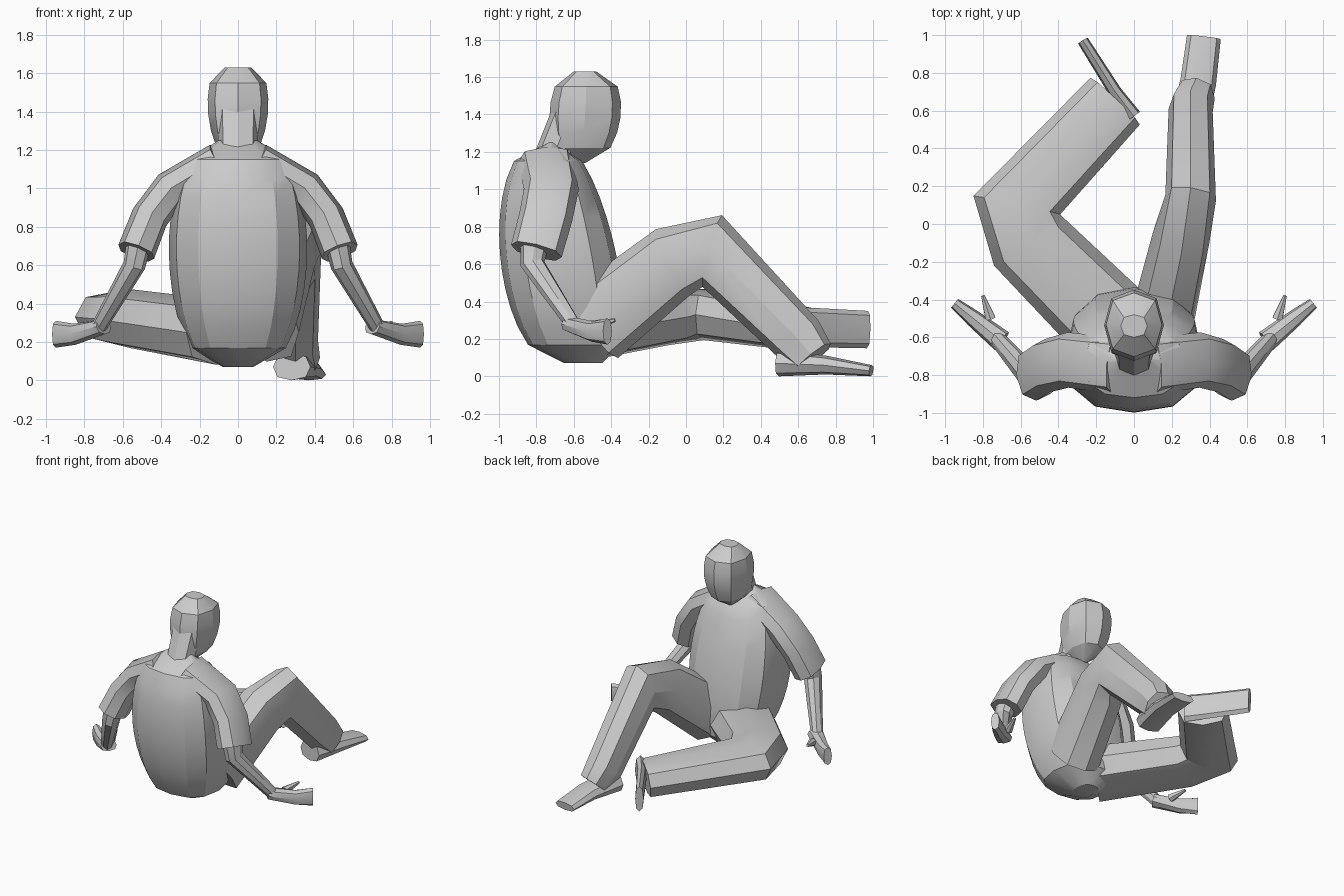
import bpy, bmesh, math
from mathutils import Vector

default_cube = bpy.data.objects.get("Cube")
if default_cube:
    bpy.data.objects.remove(default_cube, do_unlink=True)

shade = (0.6, 0.6, 0.6, 1)
grey = bpy.data.materials.new("light_grey")
grey.use_nodes = True
grey.diffuse_color = shade
grey.node_tree.nodes["Principled BSDF"].inputs["Base Color"].default_value = shade

X, Y, Z = Vector((1, 0, 0)), Vector((0, 1, 0)), Vector((0, 0, 1))


def blend(start, end, amount):
    return start + (end - start) * amount


def outline(centre, along, across, sides):
    """Points of a slightly boxy oval around a centre."""
    points = []
    for step in range(sides):
        angle = math.tau * step / sides
        c, s = math.cos(angle), math.sin(angle)
        c = math.copysign(abs(c) ** 0.8, c)
        s = math.copysign(abs(s) ** 0.8, s)
        points.append(centre + along * c + across * s)
    return points


def skin(name, outlines):
    """Join the outlines into one closed, faceted body."""
    bm = bmesh.new()
    rings = [[bm.verts.new(point) for point in points] for points in outlines]
    for lower, upper in zip(rings, rings[1:]):
        for index in range(len(lower)):
            bm.faces.new((lower[index - 1], lower[index], upper[index], upper[index - 1]))
    bm.faces.new(rings[0])
    bm.faces.new(rings[-1])
    bmesh.ops.recalc_face_normals(bm, faces=bm.faces)
    mesh = bpy.data.meshes.new(name)
    bm.to_mesh(mesh)
    bm.free()
    mesh.materials.append(grey)
    body = bpy.data.objects.new(name, mesh)
    bpy.context.collection.objects.link(body)
    bpy.ops.object.select_all(action="DESELECT")
    body.select_set(True)
    bpy.context.view_layer.objects.active = body
    bpy.ops.object.shade_smooth_by_angle(angle=math.radians(28))


def limb(name, joints, side, along, across, mirror=1, sides=8):
    """Tapered limb with mitred joints; along and across are (first, last) half sizes."""
    points = [Vector((x * mirror, y, z)) for x, y, z in joints]
    bones = [(end - start).normalized() for start, end in zip(points, points[1:])]
    outlines = []
    for index, point in enumerate(points):
        before = bones[max(index - 1, 0)]
        after = bones[min(index, len(bones) - 1)]
        middle = (before + after) / 2
        tangent = middle.normalized()
        u = (side - tangent * side.dot(tangent)).normalized()
        v = tangent.cross(u) / middle.length
        amount = index / len(bones)
        outlines.append(outline(point, u * blend(*along, amount), v * blend(*across, amount), sides))
    skin(name, outlines)


def trunk(name, bottom, top, back, front, width, steps, sides):
    """Level outlines; each profile is (bottom value, top value, swell between)."""
    outlines = []
    for step in range(steps + 1):
        amount = step / steps
        swell = max(math.sin(math.pi * amount), 0) ** 0.35
        rear, face, half = (blend(p[0], p[1], amount) + p[2] * swell for p in (back, front, width))
        centre = Vector((0, (rear + face) / 2, blend(bottom, top, amount)))
        outlines.append(outline(centre, X * half, Y * (face - rear) / 2, sides))
    skin(name, outlines)


# Torso hunched forward, with neck and head
trunk("torso", 0.07, 1.25, back=(-0.65, -0.74, -0.3), front=(-0.45, -0.7, 0.2),
      width=(0.08, 0.1, 0.27), steps=12, sides=12)
limb("neck", [(0, -0.72, 1.15), (0, -0.6, 1.45)], side=X, along=(0.1, 0.11), across=(0.1, 0.1))
trunk("head", 1.14, 1.63, back=(-0.6, -0.6, -0.13), front=(-0.54, -0.48, 0.16),
      width=(0.02, 0.07, 0.11), steps=6, sides=8)

# Arms, the same on both sides
for label, mirror in (("left", 1), ("right", -1)):
    limb(label + "_sleeve",
         [(0.1, -0.75, 1.15), (0.35, -0.72, 1), (0.46, -0.75, 0.85), (0.53, -0.8, 0.67)],
         side=Y, along=(0.15, 0.14), across=(0.09, 0.1), mirror=mirror)
    limb(label + "_forearm", [(0.5, -0.8, 0.8), (0.54, -0.82, 0.6), (0.73, -0.6, 0.27)],
         side=Y, along=(0.09, 0.04), across=(0.07, 0.04), mirror=mirror)
    limb(label + "_hand", [(0.7, -0.62, 0.28), (0.85, -0.5, 0.24), (0.95, -0.42, 0.24)],
         side=Z, along=(0.04, 0.07), across=(0.06, 0.03), mirror=mirror)
    limb(label + "_thumb", [(0.76, -0.5, 0.27), (0.8, -0.38, 0.3)],
         side=Z, along=(0.03, 0.01), across=(0.03, 0.01), mirror=mirror, sides=6)

# Raised leg with its foot on the ground
limb("left_leg",
     [(0.15, -0.5, 0.27), (0.25, -0.07, 0.61), (0.3, 0.14, 0.67), (0.3, 0.6, 0.2), (0.33, 0.68, 0.1)],
     side=X, along=(0.17, 0.1), across=(0.22, 0.12))
limb("left_foot", [(0.28, 0.5, 0.07), (0.34, 0.75, 0.06), (0.37, 0.99, 0.03)],
     side=Z, along=(0.07, 0.03), across=(0.1, 0.09))

# Folded leg lying on its side
limb("right_leg", [(-0.1, -0.55, 0.25), (-0.55, -0.1, 0.32), (-0.62, 0.1, 0.33), (-0.1, 0.65, 0.25)],
     side=Z, along=(0.17, 0.12), across=(0.24, 0.18))
limb("right_foot", [(0, 0.57, 0.26), (-0.1, 0.7, 0.26), (-0.27, 0.97, 0.25)],
     side=Z, along=(0.11, 0.1), across=(0.04, 0.03))
